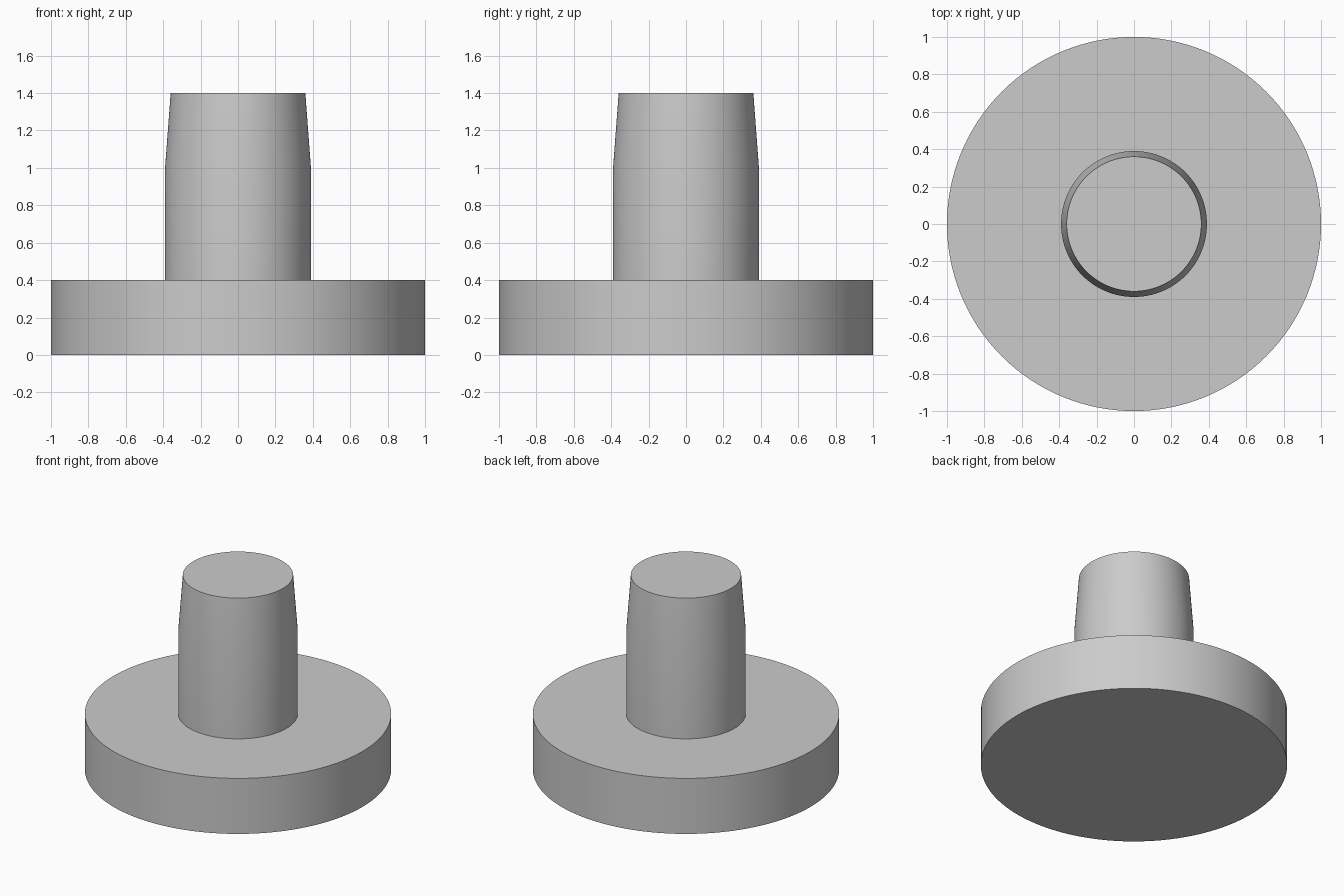
import bpy
import bmesh
import math

default = bpy.data.objects.get("Cube")
if default:
    bpy.data.objects.remove(default, do_unlink=True)

SEGMENTS = 128

# Single plain grey
grey = bpy.data.materials.new("plain_grey")
grey.use_nodes = True
colour = (0.6, 0.6, 0.6, 1)
grey.diffuse_color = colour
grey.node_tree.nodes["Principled BSDF"].inputs["Base Color"].default_value = colour


def turned_solid(name, profile, material):
    """Revolve a (radius, height) profile around the z axis."""
    bm = bmesh.new()
    verts = [bm.verts.new((r, 0, z)) for r, z in profile]
    edges = [bm.edges.new(pair) for pair in zip(verts, verts[1:])]
    bmesh.ops.spin(bm, geom=verts + edges, cent=(0, 0, 0), axis=(0, 0, 1),
                   angle=math.tau, steps=SEGMENTS, use_merge=True)
    bmesh.ops.remove_doubles(bm, verts=bm.verts, dist=1e-4)
    bmesh.ops.recalc_face_normals(bm, faces=bm.faces)
    mesh = bpy.data.meshes.new(name)
    bm.to_mesh(mesh)
    bm.free()
    mesh.materials.append(material)
    obj = bpy.data.objects.new(name, mesh)
    bpy.context.collection.objects.link(obj)
    bpy.ops.object.select_all(action='DESELECT')
    obj.select_set(True)
    bpy.context.view_layer.objects.active = obj
    bpy.ops.object.shade_smooth_by_angle(angle=math.radians(30))
    return obj


# Wide disc flange with a straight stem that tapers towards its flat top
turned_solid("flanged_plug", [
    (0, 0), (1, 0), (1, 0.4),
    (0.39, 0.4), (0.39, 1.0), (0.36, 1.4), (0, 1.4),
], grey)
